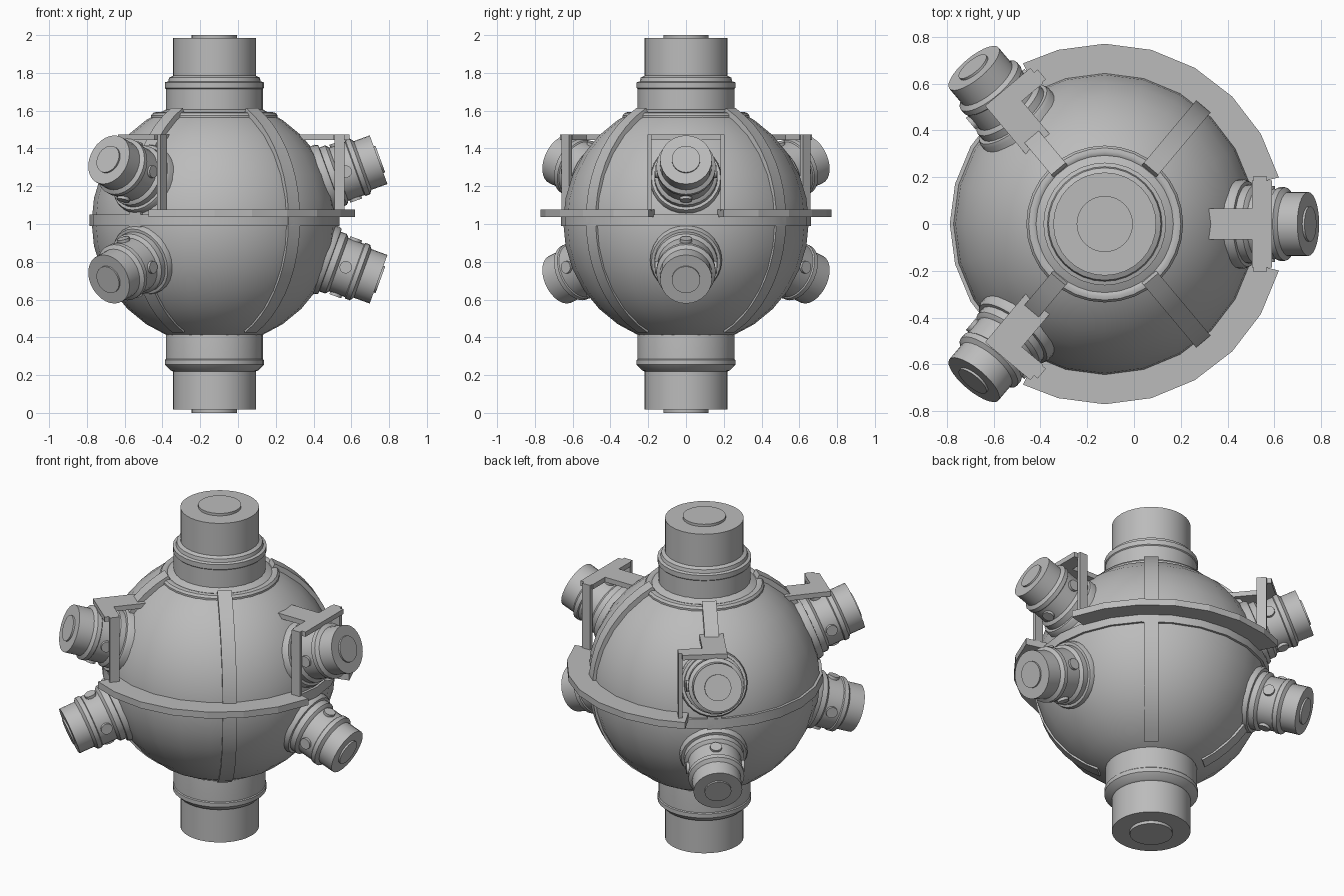
import bpy, bmesh
from math import radians, sin, cos, pi
from mathutils import Matrix, Vector

cube = bpy.data.objects.get("Cube")
if cube:
    bpy.data.objects.remove(cube)

grey = bpy.data.materials.new("plain grey")
grey.use_nodes = True
grey.diffuse_color = (0.5, 0.5, 0.5, 1)
grey.node_tree.nodes["Principled BSDF"].inputs["Base Color"].default_value = (0.5, 0.5, 0.5, 1)

AXIS_X = -0.125
MID_Z = 1.02
R = 0.65
AXIS = Matrix.Translation((AXIS_X, 0, 0))


def finish(bm, name, matrix=AXIS, smooth=True):
    bmesh.ops.remove_doubles(bm, verts=bm.verts, dist=1e-5)
    bmesh.ops.recalc_face_normals(bm, faces=bm.faces)
    bm.transform(matrix)
    mesh = bpy.data.meshes.new(name)
    bm.to_mesh(mesh)
    bm.free()
    mesh.materials.append(grey)
    obj = bpy.data.objects.new(name, mesh)
    bpy.context.collection.objects.link(obj)
    if smooth:
        bpy.ops.object.select_all(action='DESELECT')
        obj.select_set(True)
        bpy.context.view_layer.objects.active = obj
        bpy.ops.object.shade_smooth_by_angle(angle=radians(32))
    return obj


def lathe(name, profile, matrix=AXIS, segments=32, closed=False):
    """Revolve (radius, height) points about z."""
    bm = bmesh.new()
    vs = [bm.verts.new((r, 0, z)) for r, z in profile]
    es = [bm.edges.new(p) for p in zip(vs, vs[1:])]
    if closed:
        es.append(bm.edges.new((vs[-1], vs[0])))
    bmesh.ops.spin(bm, geom=vs + es, cent=(0, 0, 0), axis=(0, 0, 1),
                   angle=2 * pi, steps=segments, use_merge=False)
    return finish(bm, name, matrix)


def sweep(name, sections, smooth=True):
    """Bridge matching quads into a closed strip."""
    bm = bmesh.new()
    rings = [[bm.verts.new(p) for p in s] for s in sections]
    for a, b in zip(rings, rings[1:]):
        for i in range(4):
            j = (i + 1) % 4
            bm.faces.new((a[i], a[j], b[j], b[i]))
    bm.faces.new(rings[0])
    bm.faces.new(rings[-1])
    return finish(bm, name, smooth=smooth)


def plate(name, outline, z0, z1, azimuth):
    """Extrude an outline upward and turn it about the main axis."""
    bm = bmesh.new()
    face = bm.faces.new([bm.verts.new((x, y, z0)) for x, y in outline])
    new = bmesh.ops.extrude_face_region(bm, geom=[face])["geom"]
    bmesh.ops.translate(bm, vec=(0, 0, z1 - z0),
                        verts=[g for g in new if isinstance(g, bmesh.types.BMVert)])
    return finish(bm, name, AXIS @ Matrix.Rotation(azimuth, 4, 'Z'), False)


# Spherical vessel and equator band
STEPS = 16
lathe("vessel_shell", [(R * sin(pi * i / STEPS), 1.01 - R * cos(pi * i / STEPS))
                       for i in range(STEPS + 1)], segments=24)
lathe("equator_band", [(0.62, 0.99), (0.662, 0.99), (0.662, 1.05), (0.62, 1.05)],
      segments=24, closed=True)

# Vertical tubes
lathe("top_tube", [(0, 1.5), (0.245, 1.5), (0.245, 1.6), (0.257, 1.6), (0.257, 1.715),
                   (0.262, 1.72), (0.262, 1.75), (0.245, 1.755), (0.24, 1.775),
                   (0.22, 1.785), (0.22, 1.985), (0.12, 1.985), (0.12, 2), (0, 2)])
lathe("bottom_tube", [(0, 0), (0.12, 0), (0.12, 0.018), (0.22, 0.018), (0.22, 0.22),
                      (0.232, 0.225), (0.262, 0.255), (0.262, 0.28), (0.257, 0.285),
                      (0.257, 0.41), (0.25, 0.5), (0, 0.5)])
# Rounded collar where the top tube meets the vessel
lathe("top_collar", [(0.25, 1.54), (0.335, 1.54), (0.335, 1.575), (0.325, 1.588),
                     (0.31, 1.592), (0.295, 1.588), (0.28, 1.575), (0.25, 1.575)],
      closed=True)

# Meridian ribs, thicker towards the top
for n, az in enumerate((50, 130, 230, 310)):
    d = Vector((cos(radians(az)), sin(radians(az)), 0))
    t = Vector((-d.y, d.x, 0)) * 0.04
    sections = []
    for i in range(19):
        el = radians(-63 + i * 7)
        outer = 0.657 + 0.024 * max(0, sin(el))
        ray = d * cos(el) + Vector((0, 0, sin(el)))
        c = Vector((0, 0, 1.01))
        sections.append([c + ray * 0.6 - t, c + ray * outer - t,
                         c + ray * outer + t, c + ray * 0.6 + t])
    sweep(f"rib_{n + 1}", sections)

# Walkway in two faceted arcs
for side, sign in (("left", 1), ("right", -1)):
    sections = []
    for a in (15, 30, 45, 60, 75, 90, 105, 117):
        ca, sa = cos(radians(a)), sign * sin(radians(a))
        sections.append([(r * ca, r * sa, z) for r, z in
                         ((0.62, 1.037), (0.77, 1.037), (0.77, 1.077), (0.62, 1.077))])
    sweep(f"walkway_{side}", sections, False)

# Angled ports, upper and lower at three azimuths
PORT = [(0, 0.5), (0.19, 0.5), (0.19, 0.635), (0.183, 0.65), (0.168, 0.652), (0.168, 0.685),
        (0.158, 0.695), (0.15, 0.7), (0.15, 0.79), (0.157, 0.795), (0.157, 0.82),
        (0.137, 0.835), (0.137, 0.925), (0.075, 0.925), (0.075, 0.935), (0, 0.935)]
KNOB = [(0, 0.1), (0.033, 0.1), (0.033, 0.163), (0, 0.163)]
for n, az in enumerate((0, 130, 230)):
    for level, el in (("upper", 20), ("lower", -20)):
        m = (Matrix.Translation((AXIS_X, 0, MID_Z + 0.004))
             @ Matrix.Rotation(radians(az), 4, 'Z')
             @ Matrix.Rotation(radians(90 - el), 4, 'Y'))
        lathe(f"{level}_port_{n + 1}", PORT, m, 28)
        for k in range(4):
            turn = Matrix.Rotation(k * pi / 2, 4, 'Z') @ Matrix.Rotation(pi / 2, 4, 'Y')
            lathe(f"{level}_port_{n + 1}_knob_{k + 1}", KNOB,
                  m @ Matrix.Translation((0, 0, 0.74)) @ turn, 14)

# Brackets over the upper ports: T-shaped at the left, L-shaped at the others
for n, (az, sides) in enumerate(((0, (1, -1)), (130, (-1,)), (230, (1,)))):
    a = radians(az)
    plate(f"bracket_arm_{n + 1}",
          [(0.44, -0.067), (0.715, -0.067), (0.715, 0.067), (0.44, 0.067)],
          1.445, 1.475, a)
    for s in sides:
        plate(f"bracket_wing_{n + 1}_{'ab'[s < 0]}",
              [(0.63, s * 0.067), (0.715, s * 0.067), (0.715, s * 0.185), (0.63, s * 0.185)],
              1.445, 1.475, a)
        plate(f"bracket_post_{n + 1}_{'ab'[s < 0]}",
              [(0.635, s * 0.183), (0.69, s * 0.183), (0.69, s * 0.205), (0.635, s * 0.205)],
              1.07, 1.475, a)
